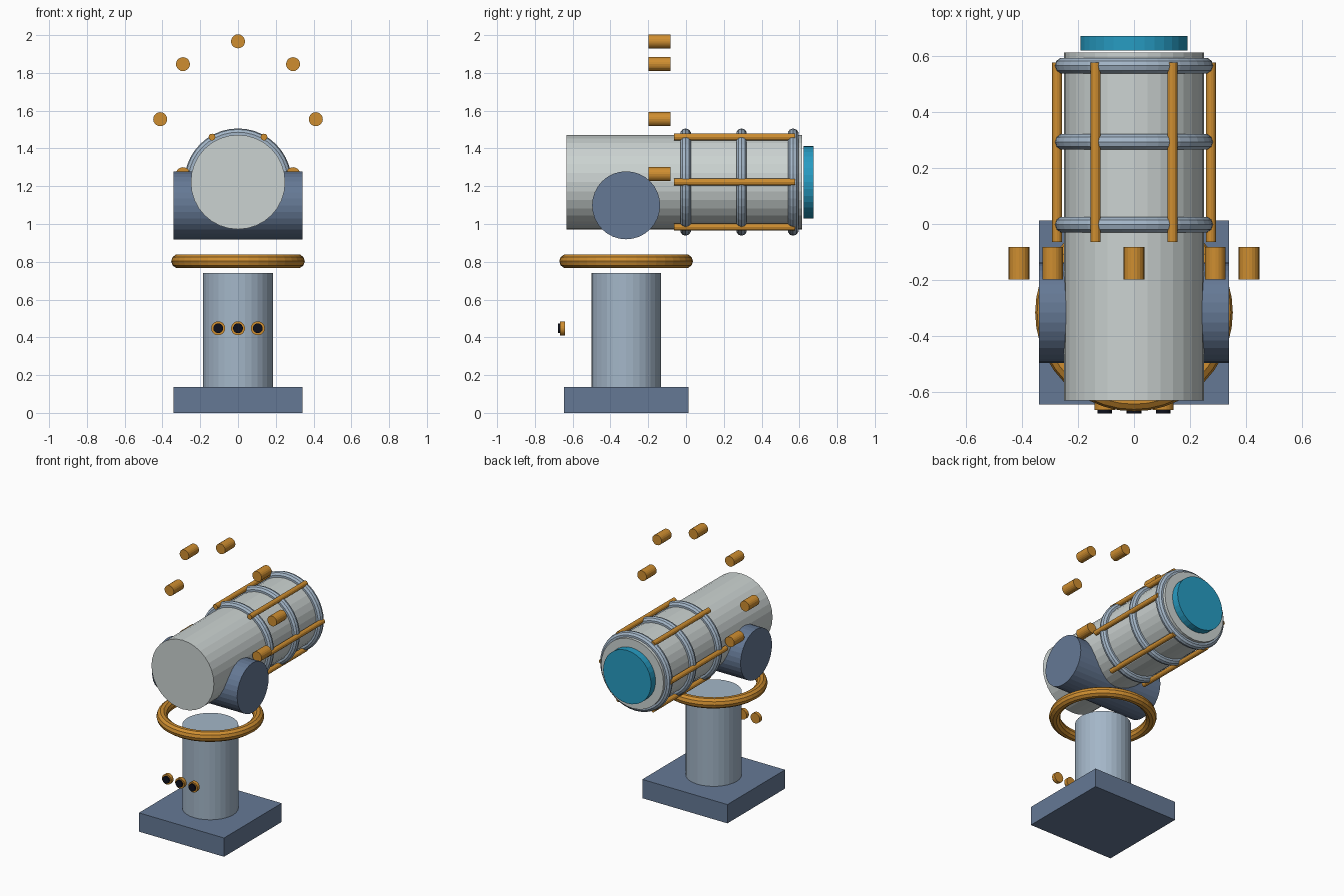
import bpy
import math
from math import radians, cos, sin

cube = bpy.data.objects.get("Cube")
if cube:
    bpy.data.objects.remove(cube, do_unlink=True)


def material(name, r, g, b):
    m = bpy.data.materials.new(name)
    m.use_nodes = True
    m.diffuse_color = (r, g, b, 1)
    m.node_tree.nodes["Principled BSDF"].inputs["Base Color"].default_value = (r, g, b, 1)
    return m


SHELL = material("pale grey", 0.60, 0.65, 0.64)
STEEL = material("light steel blue", 0.37, 0.47, 0.58)
SLATE = material("slate blue", 0.13, 0.19, 0.30)
BRASS = material("amber brass", 0.62, 0.27, 0.03)
GLASS = material("cyan glass", 0.02, 0.33, 0.54)
BLACK = material("near black", 0.004, 0.005, 0.012)

ALONG = {"x": (0, radians(90), 0), "y": (radians(90), 0, 0), "z": (0, 0, 0)}
MOUNT_Y = -0.317   # vertical axis of the stand
TUBE_Z = 1.222     # height of the telescope axis


def finish(name, mat):
    ob = bpy.context.object
    ob.name = name
    ob.data.materials.append(mat)
    return ob


def cylinder(name, mat, axis, radius, length, loc, sides=32):
    bpy.ops.mesh.primitive_cylinder_add(vertices=sides, radius=radius, depth=length,
                                        location=loc, rotation=ALONG[axis])
    return finish(name, mat)


def ring(name, mat, axis, major, minor, loc):
    bpy.ops.mesh.primitive_torus_add(major_radius=major, minor_radius=minor,
                                     major_segments=40, minor_segments=10,
                                     location=loc, rotation=ALONG[axis])
    return finish(name, mat)


# Stand: square base, column and floating bearing ring
bpy.ops.mesh.primitive_cube_add(size=1, location=(0, MOUNT_Y, 0.068))
base = finish("base_plate", SLATE)
base.scale = (0.682, 0.66, 0.136)
cylinder("column", STEEL, "z", 0.184, 0.604, (0, MOUNT_Y, 0.438))
ring("bearing_ring", BRASS, "z", 0.317, 0.037, (0, MOUNT_Y, 0.803))

# Cross axle carrying the tube
cylinder("cross_axle", SLATE, "x", 0.18, 0.682, (0, MOUNT_Y, 1.099))

# Telescope tube and lens
cylinder("tube", SHELL, "y", 0.25, 1.248, (0, -0.009, TUBE_Z))
cylinder("lens", GLASS, "y", 0.192, 0.052, (0, 0.648, TUBE_Z))

# Cage of hoops and rods round the tube
for i, y in enumerate((-0.002, 0.294, 0.567)):
    ring(f"hoop_{i + 1}", STEEL, "y", 0.255, 0.029, (0, y, TUBE_Z))
for i in range(6):
    a = radians(60 * i)
    cylinder(f"cage_rod_{i + 1}", BRASS, "y", 0.018, 0.642,
             (0.275 * cos(a), 0.257, TUBE_Z + 0.275 * sin(a)), 12)

# Circle of floating pegs
for i in range(8):
    a = radians(45 * i)
    cylinder(f"peg_{i + 1}", BRASS, "y", 0.037, 0.116,
             (0.412 * cos(a), -0.141, 1.555 + 0.412 * sin(a)), 20)

# Control knobs in front of the column
for i, x in enumerate((-0.105, 0, 0.105)):
    cylinder(f"knob_{i + 1}", BRASS, "y", 0.037, 0.026, (x, -0.654, 0.448), 20)
    cylinder(f"knob_cap_{i + 1}", BLACK, "y", 0.026, 0.012, (x, -0.672, 0.448), 20)
